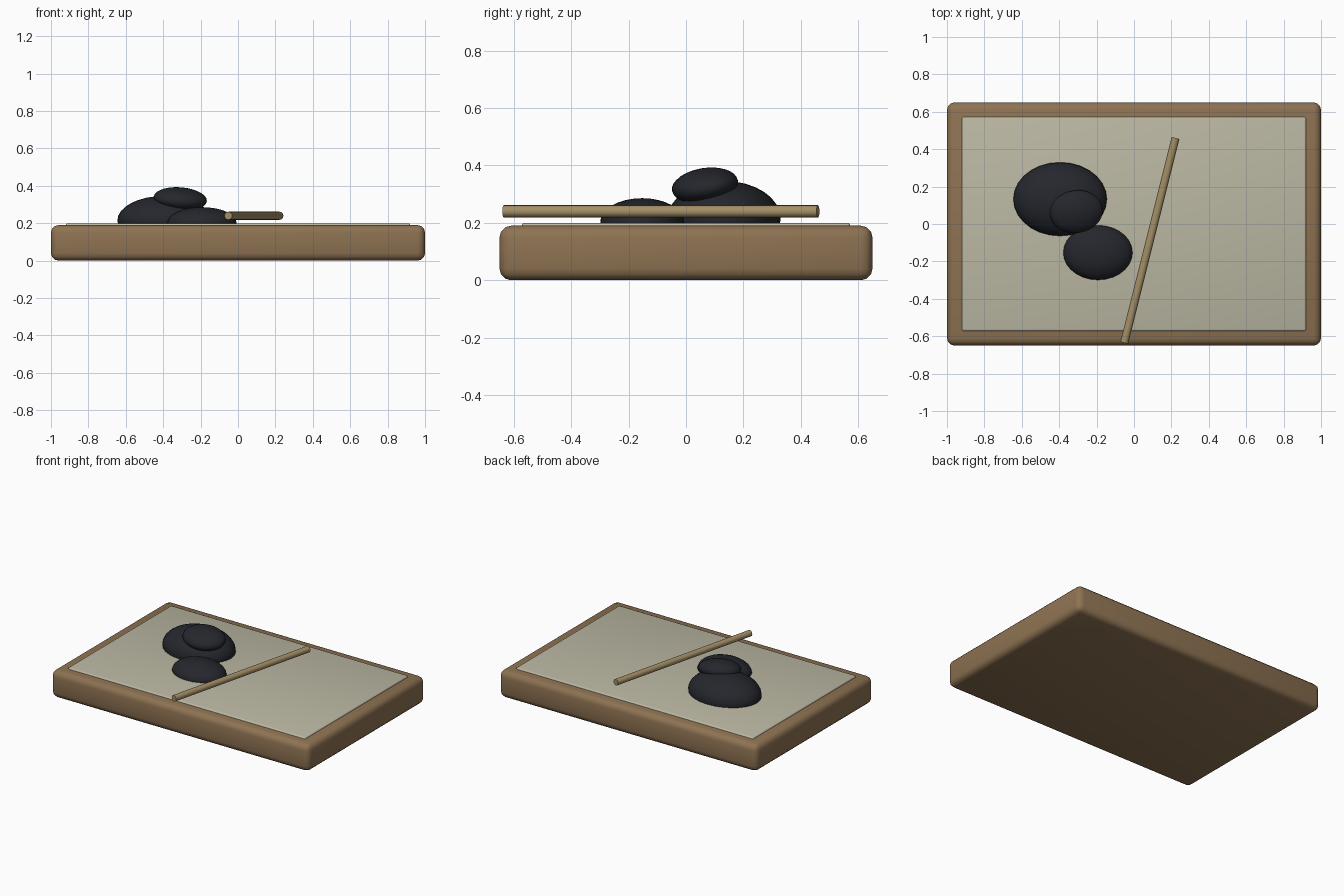
import bpy, math
from mathutils import Vector

if "Cube" in bpy.data.objects:
    bpy.data.objects.remove(bpy.data.objects["Cube"])


def material(name, rgb):
    m = bpy.data.materials.new(name)
    m.diffuse_color = (*rgb, 1)
    m.use_nodes = True
    m.node_tree.nodes["Principled BSDF"].inputs["Base Color"].default_value = m.diffuse_color
    return m


wood = material("wood", (0.27, 0.17, 0.085))
sand = material("sand", (0.50, 0.48, 0.37))
rock = material("rock", (0.018, 0.02, 0.026))
bamboo = material("bamboo", (0.36, 0.27, 0.13))


def finish(ob, name, mat, angle=40):
    ob.name = name
    ob.data.materials.append(mat)
    bpy.ops.object.shade_smooth_by_angle(angle=math.radians(angle))
    return ob


def block(name, size, z, bevel, mat):
    bpy.ops.mesh.primitive_cube_add(size=1, location=(0, 0, z))
    ob = bpy.context.object
    ob.scale = size
    bpy.ops.object.transform_apply(location=False, rotation=False, scale=True)
    b = ob.modifiers.new("bevel", 'BEVEL')
    b.width, b.segments = bevel, 3
    bpy.ops.object.modifier_apply(modifier="bevel")
    return finish(ob, name, mat)


def stone(name, loc, radii, rot=(0, 0, 0)):
    bpy.ops.mesh.primitive_uv_sphere_add(
        segments=28, ring_count=16, location=loc,
        rotation=[math.radians(a) for a in rot])
    ob = bpy.context.object
    ob.scale = radii
    bpy.ops.object.transform_apply(location=False, rotation=False, scale=True)
    return finish(ob, name, rock)


# Wooden tray and the raked sand slab set into its top
block("tray", (2.0, 1.3, 0.19), 0.095, 0.04, wood)
block("sand_bed", (1.84, 1.145, 0.06), 0.17, 0.01, sand)

# Three stones, half sunk in the sand
stone("large_stone", (-0.395, 0.133, 0.215), (0.25, 0.197, 0.131))
stone("small_stone", (-0.193, -0.153, 0.203), (0.185, 0.146, 0.083))
stone("top_stone", (-0.308, 0.066, 0.33), (0.143, 0.116, 0.06), (10, 4, 8))

# Stick lying across the tray
a, b = Vector((-0.052, -0.635, 0.24)), Vector((0.222, 0.46, 0.24))
bpy.ops.mesh.primitive_cylinder_add(
    vertices=16, radius=0.0215, depth=(b - a).length, location=(a + b) / 2,
    rotation=(b - a).to_track_quat('Z', 'Y').to_euler())
finish(bpy.context.object, "stick", bamboo)
